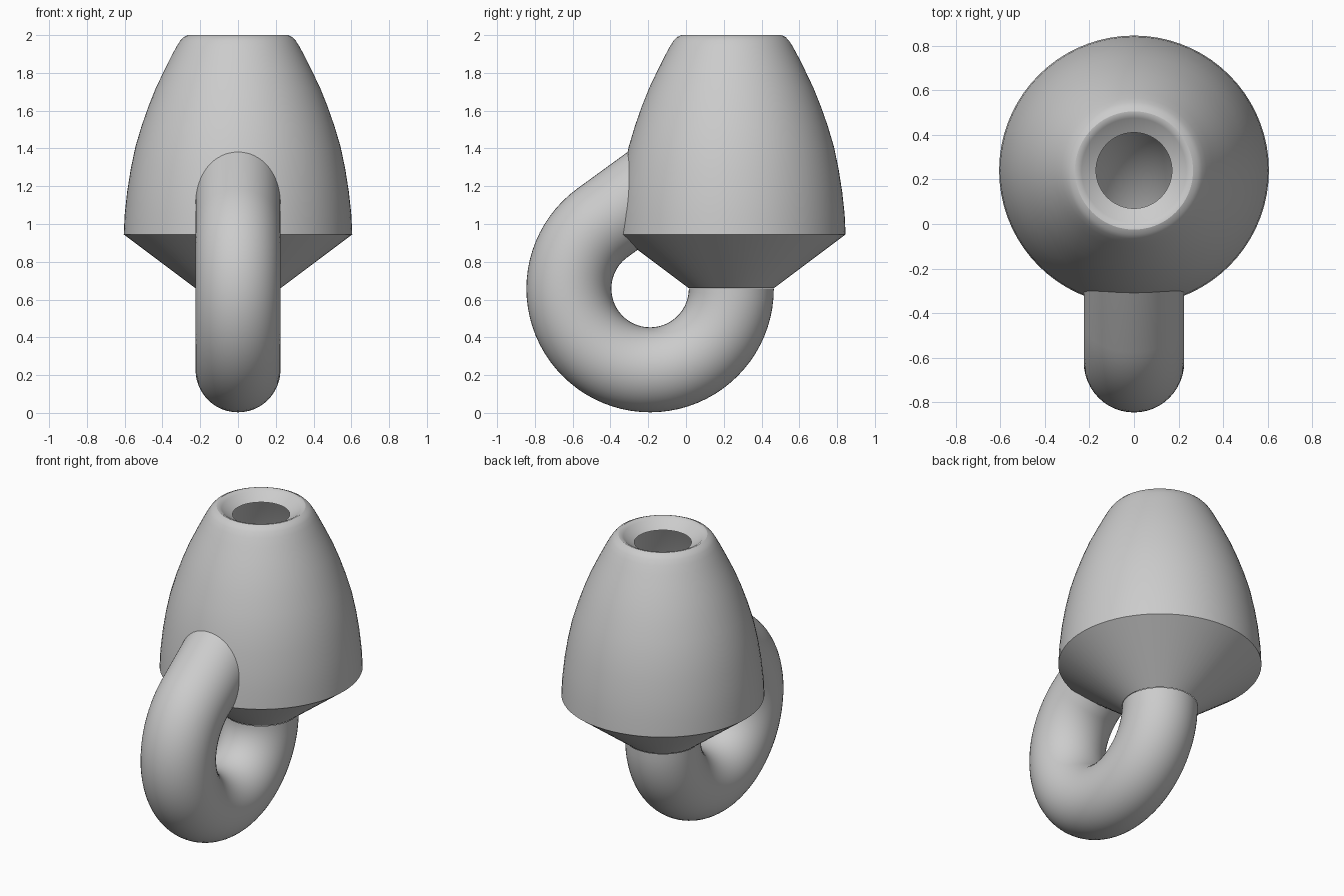
import bpy, bmesh
from math import sin, cos, radians, pi
from mathutils import Vector, Matrix

cube = bpy.data.objects.get("Cube")
if cube:
    bpy.data.objects.remove(cube, do_unlink=True)

grey = bpy.data.materials.new("plain grey")
grey.use_nodes = True
grey.diffuse_color = (0.6, 0.6, 0.6, 1)
grey.node_tree.nodes["Principled BSDF"].inputs["Base Color"].default_value = (0.6, 0.6, 0.6, 1)

AXIS_Y = 0.24      # axis of the bell-shaped body
LOOP_Y, LOOP_Z = -0.19, 0.658
BEND, TUBE = 0.43, 0.225


def finish(bm, name):
    """Turn a bmesh into a smooth shaded object with sharp edges kept."""
    mesh = bpy.data.meshes.new(name)
    bm.to_mesh(mesh)
    bm.free()
    mesh.materials.append(grey)
    obj = bpy.data.objects.new(name, mesh)
    bpy.context.collection.objects.link(obj)
    bpy.ops.object.select_all(action='DESELECT')
    bpy.context.view_layer.objects.active = obj
    obj.select_set(True)
    bpy.ops.object.shade_smooth_by_angle(angle=radians(32))
    return obj


def skin(rings, name):
    """Join equal rings of points with quads, leaving both ends open."""
    bm = bmesh.new()
    loops = [[bm.verts.new(p) for p in ring] for ring in rings]
    n = len(loops[0])
    for a, b in zip(loops, loops[1:]):
        for i in range(n):
            j = (i + 1) % n
            bm.faces.new((a[i], a[j], b[j], b[i]))
    return finish(bm, name)


def circle(radius, n):
    return [Vector((radius * cos(2 * pi * i / n), radius * sin(2 * pi * i / n), 0))
            for i in range(n)]


# Hollow body: lower cone, curved wall, rounded rim and dished opening
profile = [(TUBE, 0.66), (0.605, 0.945), (0.6, 1.05), (0.587, 1.17), (0.568, 1.29),
           (0.543, 1.41), (0.51, 1.52), (0.475, 1.62), (0.435, 1.72), (0.392, 1.81),
           (0.352, 1.89), (0.325, 1.94), (0.306, 1.97), (0.287, 1.99), (0.265, 2.0),
           (0.25, 1.998), (0.235, 1.987), (0.205, 1.965), (0.17, 1.945)]
skin([[p + Vector((0, AXIS_Y, z)) for p in circle(r, 72)] for r, z in profile], "bell_body")

# Hanging loop: a bent tube from the foot of the body round to its front wall
STEPS, SWEEP = 52, radians(234)
rings = []
for k in range(STEPS + 1):
    a = -SWEEP * k / STEPS
    centre = Vector((0, LOOP_Y + BEND * cos(a), LOOP_Z + BEND * sin(a)))
    turn = Matrix.Rotation(a, 3, 'X')
    rings.append([centre + turn @ p for p in circle(TUBE, 48)])
# straight end pushed through the wall
along = Vector((0, sin(-SWEEP), -cos(-SWEEP))) * 0.42
rings.append([p + along for p in rings[-1]])
loop = skin(rings, "hanging_loop")

# Make the tube faces point outwards
bm = bmesh.new()
bm.from_mesh(loop.data)
bmesh.ops.reverse_faces(bm, faces=bm.faces)
bm.to_mesh(loop.data)
bm.free()
